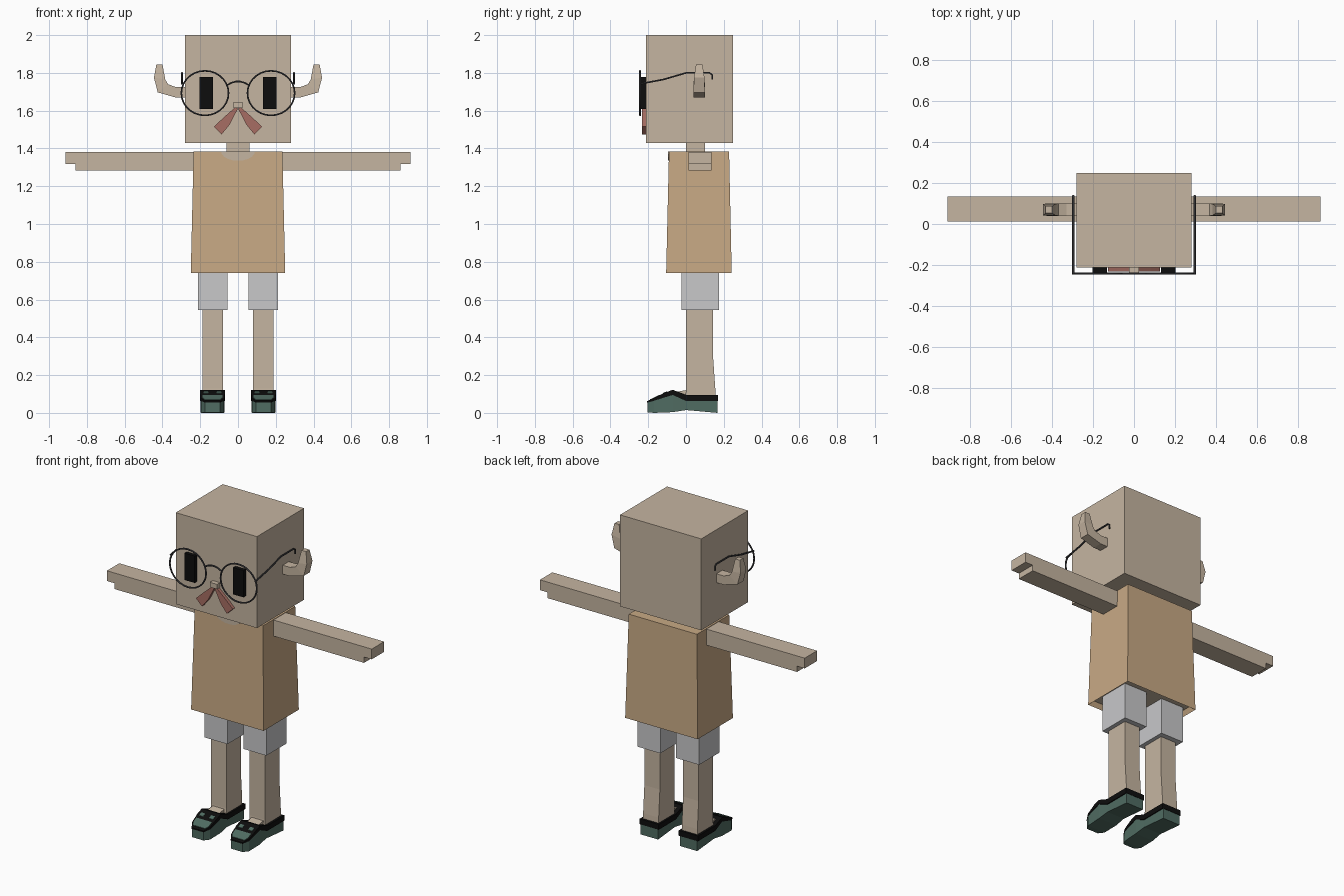
import bpy, bmesh, math
from mathutils import Vector

cube = bpy.data.objects.get("Cube")
if cube:
    bpy.data.objects.remove(cube, do_unlink=True)


def material(name, rgb):
    m = bpy.data.materials.new(name)
    m.use_nodes = True
    col = (*rgb, 1)
    m.diffuse_color = col
    m.node_tree.nodes["Principled BSDF"].inputs["Base Color"].default_value = col
    return m


SKIN = material("skin", (0.56, 0.46, 0.355))
SHIRT = material("shirt_tan", (0.58, 0.40, 0.235))
CLOTH = material("shorts_grey", (0.58, 0.58, 0.59))
GREEN = material("shoe_green", (0.08, 0.15, 0.122))
BLACK = material("black", (0.004, 0.004, 0.004))
RED = material("moustache_red", (0.39, 0.155, 0.125))
WIRE = material("wire_grey", (0.055, 0.055, 0.06))


def loft(name, rings, mat, side=1):
    """Skin a row of equal rings, cap both ends; side=-1 mirrors in x."""
    bm = bmesh.new()
    rows = [[bm.verts.new((side * p[0], p[1], p[2])) for p in r] for r in rings]
    n = len(rows[0])
    for a, b in zip(rows, rows[1:]):
        for i in range(n):
            j = (i + 1) % n
            bm.faces.new((a[i], a[j], b[j], b[i]))
    bm.faces.new(rows[0])
    bm.faces.new(rows[-1])
    bmesh.ops.recalc_face_normals(bm, faces=bm.faces)
    me = bpy.data.meshes.new(name)
    bm.to_mesh(me)
    bm.free()
    me.materials.append(mat)
    ob = bpy.data.objects.new(name, me)
    bpy.context.collection.objects.link(ob)
    return ob


def level(x0, x1, y0, y1, z):
    return [(x0, y0, z), (x1, y0, z), (x1, y1, z), (x0, y1, z)]


def box(name, x0, x1, y0, y1, z0, z1, mat, side=1):
    return loft(name, [level(x0, x1, y0, y1, z) for z in (z0, z1)], mat, side)


def slab(name, outline, y0, y1, mat, side=1):
    """Extrude an x-z outline along y."""
    return loft(name, [[(x, y, z) for x, z in outline] for y in (y0, y1)], mat, side)


def along_y(name, cx, sections, mat, side=1):
    """Loft rectangles given as (y, half width, bottom, top)."""
    return loft(name, [[(cx - w, y, a), (cx + w, y, a), (cx + w, y, b), (cx - w, y, b)]
                       for y, w, a, b in sections], mat, side)


def wire(name, pts, cyclic=False, side=1):
    cu = bpy.data.curves.new(name, "CURVE")
    cu.dimensions = "3D"
    cu.bevel_depth = 0.005
    cu.bevel_resolution = 1
    cu.use_fill_caps = True
    sp = cu.splines.new("POLY")
    sp.points.add(len(pts) - 1)
    for p, q in zip(sp.points, pts):
        p.co = (side * q[0], q[1], q[2], 1)
    sp.use_cyclic_u = cyclic
    cu.materials.append(WIRE)
    ob = bpy.data.objects.new(name, cu)
    bpy.context.collection.objects.link(ob)
    bpy.ops.object.select_all(action="DESELECT")
    ob.select_set(True)
    bpy.context.view_layer.objects.active = ob
    bpy.ops.object.convert(target="MESH")
    bpy.ops.object.shade_smooth_by_angle()


# Head, neck, nose
box("head", -0.28, 0.28, -0.213, 0.25, 1.43, 2.0, SKIN)
box("neck", -0.06, 0.06, 0.0, 0.1, 1.37, 1.44, SKIN)
box("nose", -0.025, 0.025, -0.242, -0.21, 1.615, 1.645, SKIN)

# Shirt with a recessed, skin-coloured underside
shirt = loft("shirt", [level(-0.25, 0.25, -0.105, 0.242, 0.74),
                       level(-0.235, 0.235, -0.09, 0.228, 1.385)], SHIRT)
shirt.data.materials.append(SKIN)
bm = bmesh.new()
bm.from_mesh(shirt.data)
bm.faces.ensure_lookup_table()
under = min(bm.faces, key=lambda f: f.calc_center_median().z)
bmesh.ops.inset_region(bm, faces=[under], thickness=0.02)
for v in under.verts:
    v.co.z += 0.03
under.material_index = 1
bm.to_mesh(shirt.data)
bm.free()

# Scooped neckline plate
arc = [(0.09 * math.cos(a), 1.385 + 0.05 * math.sin(a))
       for a in (math.pi + math.pi * i / 10 for i in range(11))]
slab("neckline", arc, -0.094, -0.086, SKIN)

# Glasses bridge
wire("glasses_bridge", [(0.055 * t, -0.243, 1.755 - 0.018 * t * t)
                        for t in (-1, -0.6, -0.2, 0.2, 0.6, 1)])

for s, tag in ((1, "left"), (-1, "right")):
    # Face details
    box(tag + "_eye", 0.133, 0.203, -0.237, -0.21, 1.61, 1.777, BLACK, s)
    slab(tag + "_moustache", [(0.0, 1.612), (0.018, 1.615), (0.08, 1.56), (0.127, 1.515),
                              (0.086, 1.475), (0.045, 1.525)], -0.233, -0.21, RED, s)

    # Glasses rim and temple
    wire(tag + "_glasses_rim", [(0.175 + 0.125 * math.cos(a), -0.243, 1.693 + 0.118 * math.sin(a))
                                for a in (math.tau * i / 28 for i in range(28))], True, s)
    wire(tag + "_glasses_temple", [(0.297, -0.243, 1.742), (0.297, -0.12, 1.765),
                                   (0.297, 0.0, 1.8), (0.297, 0.125, 1.8),
                                   (0.297, 0.138, 1.79), (0.297, 0.138, 1.765)], False, s)

    # Upturned ear: (outer x, z), (inner x, z), half depth
    ear = [((0.27, 1.67), (0.27, 1.725), 0.03),
           ((0.33, 1.67), (0.33, 1.725), 0.03),
           ((0.425, 1.697), (0.37, 1.74), 0.03),
           ((0.445, 1.775), (0.385, 1.765), 0.028),
           ((0.432, 1.845), (0.4, 1.845), 0.017)]
    loft(tag + "_ear", [[(o[0], 0.07 - d, o[1]), (o[0], 0.07 + d, o[1]),
                         (i[0], 0.07 + d, i[1]), (i[0], 0.07 - d, i[1])]
                        for o, i, d in ear], SKIN, s)

    # Arm with stepped fingertips
    slab(tag + "_arm", [(0.22, 1.282), (0.86, 1.282), (0.86, 1.318), (0.913, 1.318),
                        (0.913, 1.382), (0.22, 1.382)], 0.013, 0.135, SKIN, s)

    # Shorts and leg
    box(tag + "_shorts_leg", 0.055, 0.213, -0.025, 0.175, 0.545, 0.785, CLOTH, s)
    loft(tag + "_leg", [level(0.08, 0.187, -0.005, 0.157, 0.05),
                        level(0.08, 0.187, 0.0, 0.155, 0.13),
                        level(0.08, 0.187, 0.0, 0.143, 0.3),
                        level(0.08, 0.187, 0.0, 0.143, 0.56)], SKIN, s)
    along_y(tag + "_foot_top", 0.135, [(-0.07, 0.04, 0.06, 0.108), (0.01, 0.04, 0.06, 0.122)],
            SKIN, s)

    # Shoe: green body, black upper, green toe panels, black strap
    cx = 0.135
    along_y(tag + "_shoe_body", cx, [(-0.205, 0.04, 0.003, 0.055), (-0.17, 0.06, 0, 0.067),
                                     (-0.07, 0.063, 0.004, 0.097), (0.0, 0.06, 0.015, 0.065),
                                     (0.168, 0.06, 0, 0.065)], GREEN, s)
    along_y(tag + "_shoe_upper", cx, [(-0.206, 0.041, 0.054, 0.062), (-0.17, 0.062, 0.064, 0.078),
                                      (-0.11, 0.066, 0.083, 0.108), (-0.07, 0.066, 0.095, 0.122),
                                      (0.0, 0.066, 0.063, 0.096), (0.17, 0.066, 0.063, 0.096)],
            BLACK, s)
    along_y(tag + "_toe_panel", cx, [(-0.19, 0.042, 0.066, 0.072), (-0.17, 0.053, 0.074, 0.081),
                                     (-0.14, 0.054, 0.088, 0.096)], GREEN, s)
    for k in (-1, 1):
        along_y(tag + "_lace_panel", cx + k * 0.034,
                [(-0.122, 0.014, 0.098, 0.105), (-0.1, 0.014, 0.108, 0.115)], GREEN, s)
